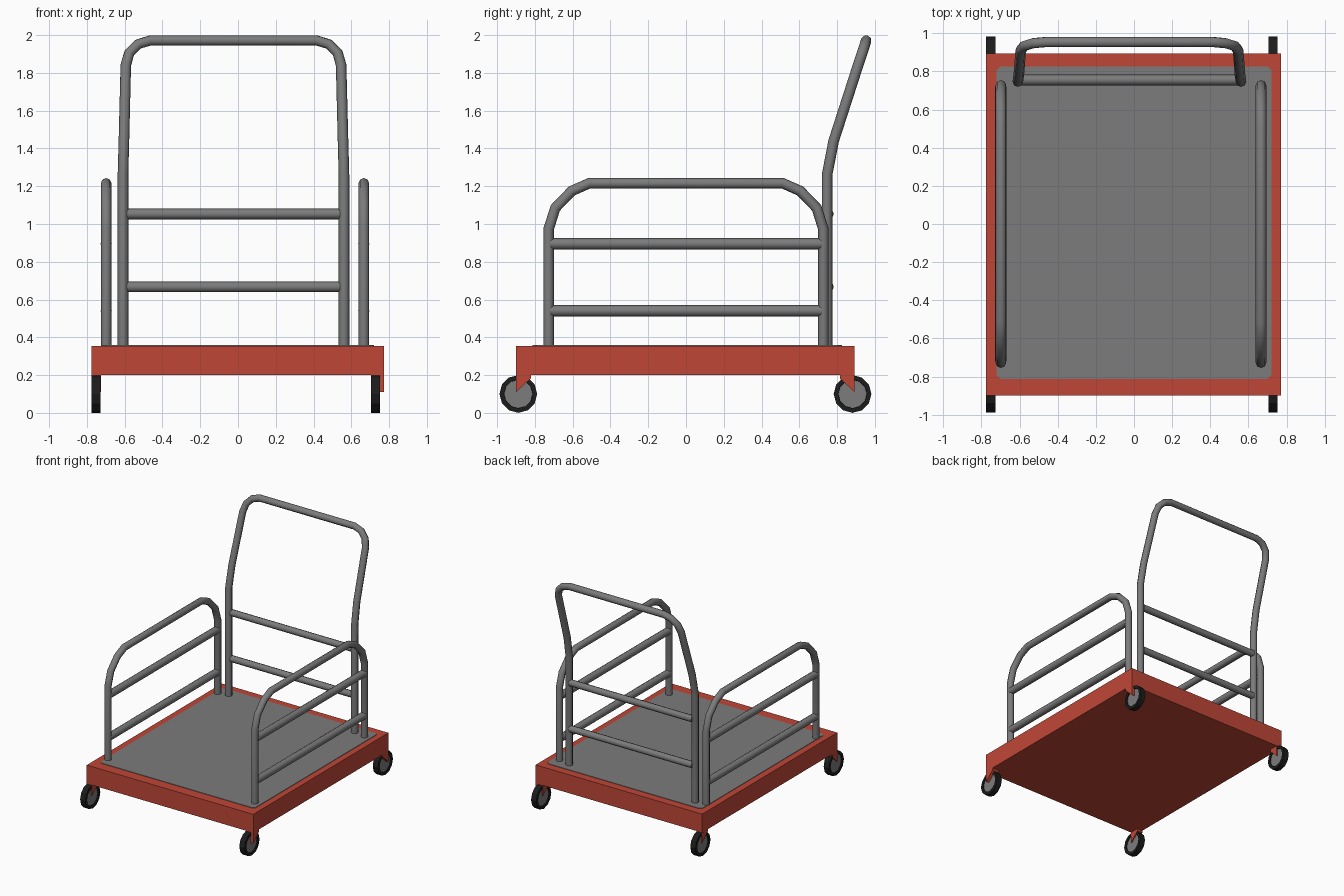
import bpy, bmesh, math
from mathutils import Matrix

if "Cube" in bpy.data.objects:
    bpy.data.objects.remove(bpy.data.objects["Cube"])


def material(name, rgb):
    m = bpy.data.materials.new(name)
    m.diffuse_color = (*rgb, 1)
    m.use_nodes = True
    m.node_tree.nodes["Principled BSDF"].inputs["Base Color"].default_value = m.diffuse_color
    return m


RED = material("red paint", (0.52, 0.063, 0.037))
GREY = material("grey steel", (0.2, 0.2, 0.2))
BLACK = material("black rubber", (0.012, 0.012, 0.012))


def add_mesh(name, bm, *mats):
    bmesh.ops.recalc_face_normals(bm, faces=bm.faces)
    me = bpy.data.meshes.new(name)
    bm.to_mesh(me)
    bm.free()
    for m in mats:
        me.materials.append(m)
    ob = bpy.data.objects.new(name, me)
    bpy.context.collection.objects.link(ob)
    return ob


def prism(name, pts, offset, mat):
    """Extrude a flat outline of 3D points along an offset."""
    bm = bmesh.new()
    face = bm.faces.new([bm.verts.new(p) for p in pts])
    geo = bmesh.ops.extrude_face_region(bm, geom=[face])["geom"]
    verts = [v for v in geo if isinstance(v, bmesh.types.BMVert)]
    bmesh.ops.translate(bm, verts=verts, vec=offset)
    # extrude_face_region may keep or drop the base: make sure it is closed
    bmesh.ops.holes_fill(bm, edges=[e for e in bm.edges if e.is_boundary])
    return add_mesh(name, bm, mat)


def tube(name, pts, radius):
    """Eight-sided smooth pipe along a path."""
    cu = bpy.data.curves.new(name, "CURVE")
    cu.dimensions = "3D"
    cu.bevel_depth = radius
    cu.bevel_resolution = 2
    cu.use_fill_caps = True
    sp = cu.splines.new("POLY")
    sp.points.add(len(pts) - 1)
    for p, co in zip(sp.points, pts):
        p.co = (*co, 1)
    cu.materials.append(GREY)
    ob = bpy.data.objects.new(name, cu)
    bpy.context.collection.objects.link(ob)
    bpy.ops.object.select_all(action="DESELECT")
    ob.select_set(True)
    bpy.context.view_layer.objects.active = ob
    bpy.ops.object.convert(target="MESH")
    ob = bpy.context.object
    ob.name = name
    bpy.ops.object.shade_smooth_by_angle(angle=math.radians(60))


# Deck frame
prism("deck_frame", [(-0.775, -0.9, 0.2), (0.772, -0.9, 0.2),
                     (0.772, 0.893, 0.2), (-0.775, 0.893, 0.2)], (0, 0, 0.155), RED)

# Deck panel with clipped corners
x, y0, y1, c = 0.72, -0.812, 0.826, 0.02
prism("deck_panel", [(-x + c, y0, 0.355), (x - c, y0, 0.355), (x, y0 + c, 0.355),
                     (x, y1 - c, 0.355), (x - c, y1, 0.355), (-x + c, y1, 0.355),
                     (-x, y1 - c, 0.355), (-x, y0 + c, 0.355)], (0, 0, 0.004), GREY)

# Side rails: bent hoop plus two crossbars
half = [(-0.727, 0.34), (-0.727, 0.975), (-0.692, 1.085), (-0.605, 1.175), (-0.512, 1.216)]
hoop = half + [(-y, z) for y, z in reversed(half)]
for side, x in (("left", -0.698), ("right", 0.666)):
    tube(f"{side}_rail", [(x, y, z) for y, z in hoop], 0.028)
    for i, z in enumerate((0.54, 0.895)):
        tube(f"{side}_rail_bar_{i + 1}", [(x, -0.72, z), (x, 0.72, z)], 0.03)

# Push handle leaning backwards, with two crossbars
cx = -0.024
left = [(-0.585, 0.747, 0.34), (-0.585, 0.747, 1.26), (-0.58, 0.782, 1.44),
        (-0.57, 0.911, 1.84), (-0.552, 0.933, 1.905), (-0.505, 0.948, 1.952),
        (-0.44, 0.954, 1.972)]
tube("push_handle", [(cx + x, y, z) for x, y, z in left]
     + [(cx - x, y, z) for x, y, z in reversed(left)], 0.028)
for i, z in enumerate((0.667, 1.053)):
    tube(f"handle_bar_{i + 1}", [(cx - 0.57, 0.755, z), (cx + 0.57, 0.755, z)], 0.028)


# Casters: recessed-hub wheel and tapered bracket at each corner
def wheel(name, loc, width):
    bm = bmesh.new()
    bmesh.ops.create_cone(bm, cap_ends=True, segments=12, radius1=0.1, radius2=0.1,
                          depth=width, matrix=Matrix.Translation(loc)
                          @ Matrix.Rotation(math.pi / 2, 4, "Y"))
    bm.normal_update()
    caps = [f for f in bm.faces if len(f.verts) == 12]
    bmesh.ops.inset_individual(bm, faces=caps, thickness=0.024, depth=0)
    bmesh.ops.inset_individual(bm, faces=caps, thickness=0.001, depth=-0.008)
    for f in caps:
        f.material_index = 1
    add_mesh(name, bm, BLACK, GREY)


for side, x, b0, b1 in (("left", -0.751, -0.775, -0.725), ("right", 0.728, 0.704, 0.772)):
    for end, y, edge, inner in (("front", -0.888, -0.9, -0.822), ("back", 0.882, 0.893, 0.815)):
        wheel(f"{end}_{side}_wheel", (x, y, 0.1), 0.048)
        prism(f"{end}_{side}_bracket", [(b0, edge, 0.205), (b0, edge, 0.11),
                                        (b0, inner, 0.182), (b0, inner, 0.205)],
              (b1 - b0, 0, 0), RED)
